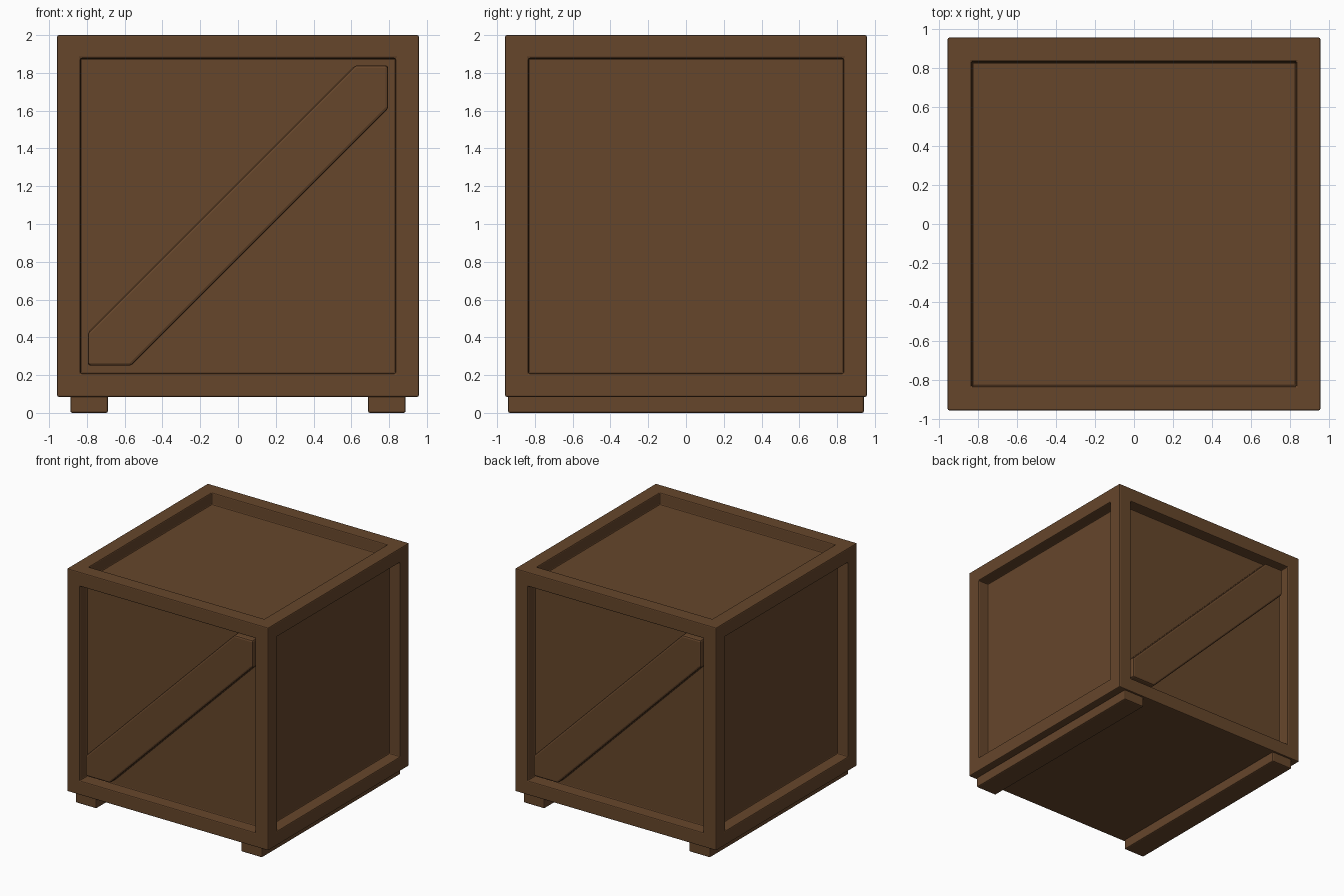
import bpy, bmesh, math
from mathutils import Matrix

if "Cube" in bpy.data.objects:
    bpy.data.objects.remove(bpy.data.objects["Cube"])

wood = bpy.data.materials.new("brown wood")
wood.diffuse_color = (0.133, 0.061, 0.024, 1)
wood.use_nodes = True
wood.node_tree.nodes["Principled BSDF"].inputs["Base Color"].default_value = wood.diffuse_color


def finish(name, bm, bevel):
    bmesh.ops.recalc_face_normals(bm, faces=bm.faces)
    me = bpy.data.meshes.new(name)
    bm.to_mesh(me)
    bm.free()
    me.materials.append(wood)
    ob = bpy.data.objects.new(name, me)
    bpy.context.collection.objects.link(ob)
    mod = ob.modifiers.new("soft edges", 'BEVEL')
    mod.width = bevel
    mod.segments = 2
    mod.limit_method = 'ANGLE'
    mod.angle_limit = math.radians(30)
    return ob


def box(x0, x1, y0, y1, z0, z1):
    bm = bmesh.new()
    bmesh.ops.create_cube(bm, size=1)
    bmesh.ops.scale(bm, vec=(x1 - x0, y1 - y0, z1 - z0), verts=bm.verts)
    bmesh.ops.translate(bm, vec=((x0 + x1) / 2, (y0 + y1) / 2, (z0 + z1) / 2), verts=bm.verts)
    return bm


# crate body: framed, sunken panels on the four sides and the lid
H = 0.957
bm = box(-H, H, -H, H, 0.085, 2.0)
bm.normal_update()
sides = [f for f in bm.faces if abs(f.normal.z) < 0.5]
lid = [f for f in bm.faces if f.normal.z > 0.5]
bmesh.ops.inset_individual(bm, faces=sides + lid, thickness=0.173)
bmesh.ops.inset_individual(bm, faces=sides, thickness=0.002, depth=-0.1)
bmesh.ops.inset_individual(bm, faces=lid, thickness=0.008, depth=-0.1)
finish("crate_body", bm, 0.008)

# diagonal braces across the front and back panels, ends let into the frame
A, LO, HI = 0.795, 0.25, 1.84
UP, DOWN = 1.22, 0.815
outline = [(-A, LO), (LO - DOWN, LO), (A, A + DOWN), (A, HI), (HI - UP, HI), (-A, UP - A)]
for name, turn in (("front_brace", 0), ("back_brace", math.pi)):
    bm = bmesh.new()
    face = bm.faces.new([bm.verts.new((x, -0.938, z)) for x, z in outline])
    ext = bmesh.ops.extrude_face_region(bm, geom=[face], use_keep_orig=True)
    moved = [v for v in ext["geom"] if isinstance(v, bmesh.types.BMVert)]
    bmesh.ops.translate(bm, vec=(0, 0.09, 0), verts=moved)
    bmesh.ops.transform(bm, matrix=Matrix.Rotation(turn, 4, 'Z'), verts=bm.verts)
    finish(name, bm, 0.015)

# runners under the crate
for name, s in (("left_runner", -1), ("right_runner", 1)):
    cx = 0.788 * s
    finish(name, box(cx - 0.1, cx + 0.1, -0.942, 0.942, 0.0, 0.1), 0.01)
